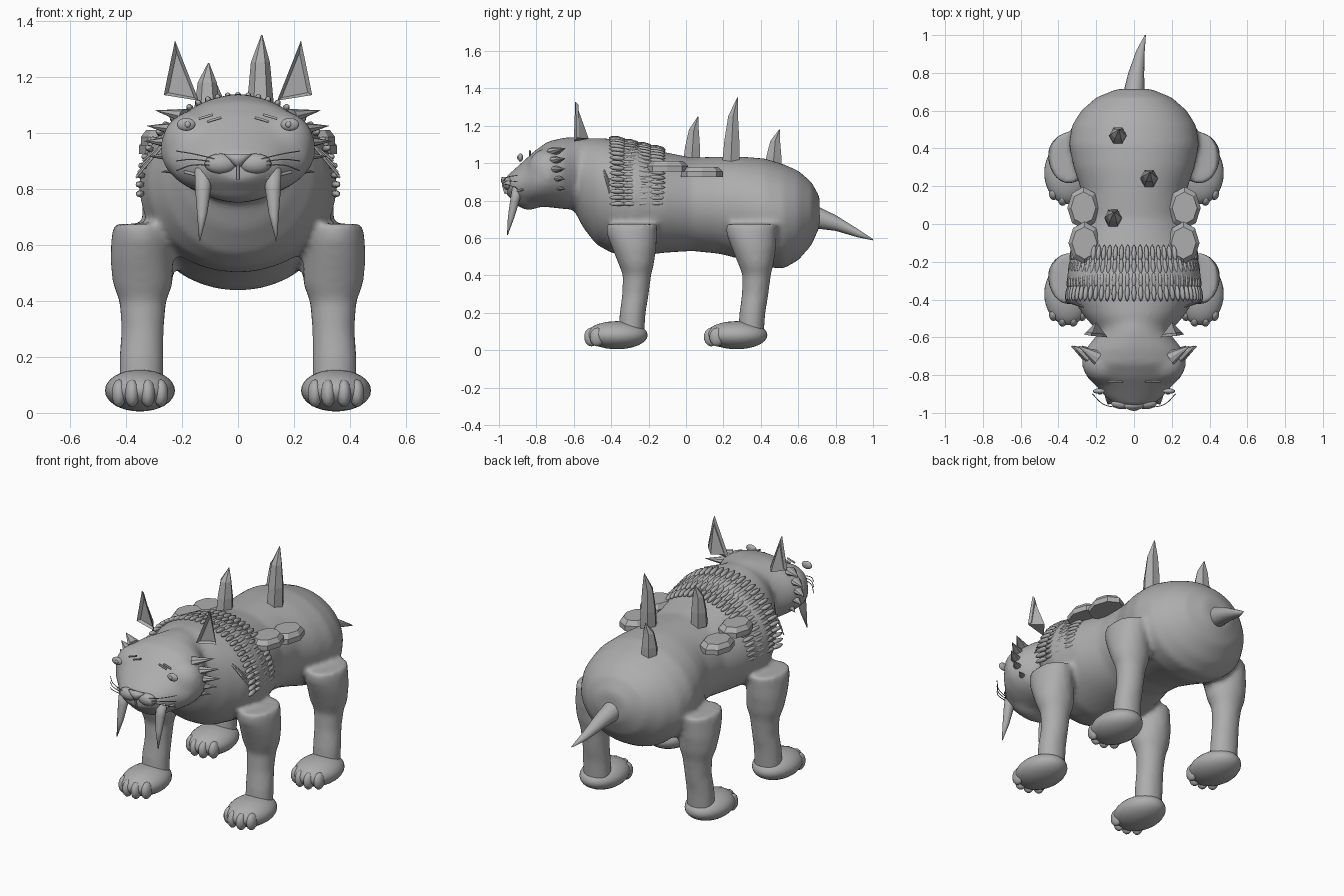
import bpy, bmesh, math
from math import sin, cos, pi, radians
from mathutils import Vector, Matrix

if "Cube" in bpy.data.objects:
    bpy.data.objects.remove(bpy.data.objects["Cube"], do_unlink=True)

clay = bpy.data.materials.new("clay_grey")
clay.use_nodes = True
clay.diffuse_color = (0.42, 0.42, 0.42, 1)
clay.node_tree.nodes["Principled BSDF"].inputs["Base Color"].default_value = clay.diffuse_color
SIDES = (("left", 1), ("right", -1))


def finish(name, bm, smooth=True):
    bmesh.ops.recalc_face_normals(bm, faces=bm.faces)
    for f in bm.faces:
        f.smooth = smooth
    me = bpy.data.meshes.new(name)
    bm.to_mesh(me)
    bm.free()
    me.materials.append(clay)
    ob = bpy.data.objects.new(name, me)
    bpy.context.collection.objects.link(ob)
    return ob


def loft(bm, rings, axis="Z", n=24):
    """Rings of (position along axis, two centre coordinates, two radii)."""
    loops = []
    for t, a, b, ra, rb in rings:
        loop = []
        for i in range(n):
            u, v = a + ra * cos(2 * pi * i / n), b + rb * sin(2 * pi * i / n)
            loop.append(bm.verts.new((u, t, v) if axis == "Y" else (u, v, t)))
        loops.append(loop)
    for lo, hi in zip(loops, loops[1:]):
        for i in range(n):
            bm.faces.new((lo[i], lo[i - 1], hi[i - 1], hi[i]))
    bm.faces.new(loops[0])
    bm.faces.new(loops[-1])


def ball(bm, centre, radii, seg=20, rot=None):
    m = Matrix.Translation(centre) @ (rot or Matrix()) @ Matrix.Diagonal((*radii, 1))
    bmesh.ops.create_uvsphere(bm, u_segments=seg, v_segments=seg // 2, radius=1, matrix=m)


def cone(bm, base, tip, r, seg=12, flat=1):
    d = Vector(tip) - Vector(base)
    m = (Matrix.Translation((Vector(base) + Vector(tip)) / 2)
         @ d.to_track_quat("Z", "Y").to_matrix().to_4x4() @ Matrix.Diagonal((r, r * flat, 1, 1)))
    bmesh.ops.create_cone(bm, cap_ends=True, segments=seg, radius1=1, radius2=0.02,
                          depth=d.length, matrix=m)


def strands(name, paths, r):
    cu = bpy.data.curves.new(name, "CURVE")
    cu.dimensions, cu.bevel_depth, cu.bevel_resolution, cu.resolution_u = "3D", r, 1, 6
    for pts in paths:
        sp = cu.splines.new("BEZIER")
        sp.bezier_points.add(len(pts) - 1)
        for bp, p in zip(sp.bezier_points, pts):
            bp.co = p
            bp.handle_left_type = bp.handle_right_type = "AUTO"
    cu.materials.append(clay)
    bpy.context.collection.objects.link(bpy.data.objects.new(name, cu))


# Torso, head and legs fused into one smooth skin
bm = bmesh.new()
loft(bm, [(-.60, 0, .93, .15, .18), (-.55, 0, .89, .21, .235), (-.48, 0, .85, .27, .285),
          (-.40, 0, .825, .32, .305), (-.28, 0, .81, .355, .31), (-.12, 0, .79, .33, .27),
          (.03, 0, .78, .28, .25), (.18, 0, .775, .28, .26), (.30, 0, .76, .32, .275),
          (.42, 0, .735, .345, .29), (.52, 0, .715, .33, .28), (.60, 0, .72, .28, .24),
          (.67, 0, .73, .2, .17), (.715, 0, .74, .09, .08)], "Y", 40)
loft(bm, [(-.48, 0, .93, .16, .2), (-.58, 0, .945, .19, .195), (-.66, 0, .945, .255, .19),
          (-.74, 0, .94, .28, .175), (-.81, 0, .915, .25, .15), (-.87, 0, .89, .19, .12),
          (-.92, 0, .88, .15, .085), (-.96, 0, .88, .09, .05)], "Y", 40)
ball(bm, (0, -.84, .81), (.14, .08, .06))
for _, s in SIDES:
    ball(bm, (s * .15, -.74, .96), (.125, .11, .12))
    for dy in (0, .64):
        loft(bm, [(z, s * x, y + dy, rx, ry) for z, x, y, rx, ry in (
            (.06, .345, -.295, .08, .07), (.2, .345, -.285, .08, .07), (.3, .34, -.27, .076, .072),
            (.4, .34, -.262, .085, .076), (.46, .34, -.266, .108, .095), (.55, .345, -.278, .112, .12),
            (.62, .345, -.29, .108, .135), (.675, .345, -.29, .1, .138))])
body = finish("body", bm)
rm = body.modifiers.new("fuse", "REMESH")
rm.mode, rm.voxel_size, rm.use_smooth_shade = "VOXEL", .016, True
sm = body.modifiers.new("soften", "SMOOTH")
sm.factor, sm.iterations = .5, 7

# Paws with four toes
for end, dy in (("front", 0), ("rear", .64)):
    for side, s in SIDES:
        bm = bmesh.new()
        ball(bm, (s * .35, -.37 + dy, .08), (.125, .165, .075), 32)
        for i, dx in enumerate((-.075, -.028, .028, .075)):
            y = -.475 if i in (0, 3) else -.505
            ball(bm, (s * .35 + dx, y + dy, .07), (.027, .04, .05), 14)
        finish(f"{end}_{side}_paw", bm)

# Tail
bm = bmesh.new()
loft(bm, [(.62, -.01, .745, .06, .07), (.7, 0, .71, .055, .06), (.8, .012, .68, .042, .042),
          (.92, .035, .625, .022, .022), (1.0, .06, .59, .003, .003)], "Y", 16)
finish("tail", bm)

# Hexagonal spikes along the back
for name, x, y, z, h in (("front_spike", -.11, .03, 1, .25), ("middle_spike", .08, .24, 1, .35),
                         ("rear_spike", -.085, .465, .96, .22)):
    bm = bmesh.new()
    loft(bm, [(z, x, y, .047, .053), (z + h * .35, x, y + .005, .046, .046),
              (z + h * .72, x, y + .012, .034, .03), (z + h, x + .005, y + .035, .002, .002)], n=6)
    finish(name, bm, False)

# Octagonal armour plates
for side, s in SIDES:
    for name, x, y, z in (("front", .262, -.1, .955), ("rear", .268, .085, .925)):
        bm = bmesh.new()
        loft(bm, [(z, s * x, y, .085, .112), (z + .03, s * x, y, .085, .112),
                  (z + .055, s * x, y, .066, .085)], n=8)
        finish(f"{name}_{side}_plate", bm, False)

# Rows of long narrow scales wrapped over the shoulders
bm = bmesh.new()
for row in range(4):
    y = -.365 + row * .07
    for i in range(33):
        a = radians(-4 + 188 * i / 32)
        rx, rz = .35 - .008 * row, .325 - .016 * row
        tilt = Matrix.Rotation(pi / 2 - a, 4, "Y") @ Matrix.Rotation(radians(-10), 4, "X")
        ball(bm, (rx * cos(a), y, .805 + rz * sin(a)), (.013, .047, .014), 8, tilt)
finish("shoulder_scales", bm)

# Ears with hollow fronts
for side, s in SIDES:
    bm = bmesh.new()
    tip, out, inn, back = [bm.verts.new((s * x, y, z)) for x, y, z in (
        (.225, -.592, 1.33), (.265, -.585, 1.135), (.14, -.6, 1.115), (.2, -.52, 1.13))]
    front = bm.faces.new((tip, out, inn))
    for f in ((tip, out, back), (out, inn, back), (inn, tip, back)):
        bm.faces.new(f)
    bmesh.ops.recalc_face_normals(bm, faces=bm.faces)
    bmesh.ops.inset_region(bm, faces=[front], thickness=.016)
    bmesh.ops.translate(bm, verts=front.verts, vec=(0, .016, 0))
    finish(f"{side}_ear", bm, False)

for side, s in SIDES:
    # Sabre fang
    bm = bmesh.new()
    loft(bm, [(.875, s * .125, -.9, .03, .028), (.8, s * .125, -.915, .028, .026),
              (.71, s * .128, -.935, .018, .018), (.615, s * .137, -.955, .002, .002)], n=14)
    finish(f"{side}_fang", bm)
    # Cheek tufts
    bm = bmesh.new()
    for i, x in enumerate((.19, .22, .23, .21, .17)):
        z = 1.06 - i * .047
        cone(bm, (s * x, -.71, z), (s * (x + .105), -.645, z + .02 - i * .008), .04, 8, .65)
    finish(f"{side}_cheek_tufts", bm, False)
    # Eye with pupil
    bm = bmesh.new()
    ball(bm, (s * .185, -.885, 1.03), (.033, .014, .023))
    ball(bm, (s * .18, -.897, 1.03), (.011, .006, .011), 12)
    finish(f"{side}_eye", bm)
    # Whisker pad
    bm = bmesh.new()
    ball(bm, (s * .062, -.95, .89), (.058, .03, .036))
    finish(f"{side}_whisker_pad", bm)
    strands(f"{side}_whiskers", [[(s * .08, -.972, .895 + k * .012), (s * .16, -.955, .905 + k * .02),
                                  (s * .22, -.9, .9 + k * .035)] for k in (-1, 0, 1)], .0022)
    strands(f"{side}_brow_marks", [[(s * (.06 + k), -.835, 1.055 + k / 3),
                                    (s * (.11 + k), -.835, 1.04 + k / 3)] for k in (0, .03)], .005)
    strands(f"{side}_mane_strands", [[(s * (.22 + k * .012), -.455 + k * .004, 1.0 - k * .01),
                                      (s * (.34 + k * .008), -.41, .9 - k * .02)] for k in range(4)], .004)

# Nose and mouth line
bm = bmesh.new()
loft(bm, [(.88, 0, -.965, .01, .015), (.905, 0, -.97, .032, .02), (.925, 0, -.965, .052, .02)], n=12)
finish("nose", bm)
strands("mouth_line", [[(-.19, -.87, .86), (-.1, -.93, .84), (0, -.945, .832), (.1, -.93, .84), (.19, -.87, .86)],
                       [(0, -.98, .885), (0, -.965, .835)]], .006)
